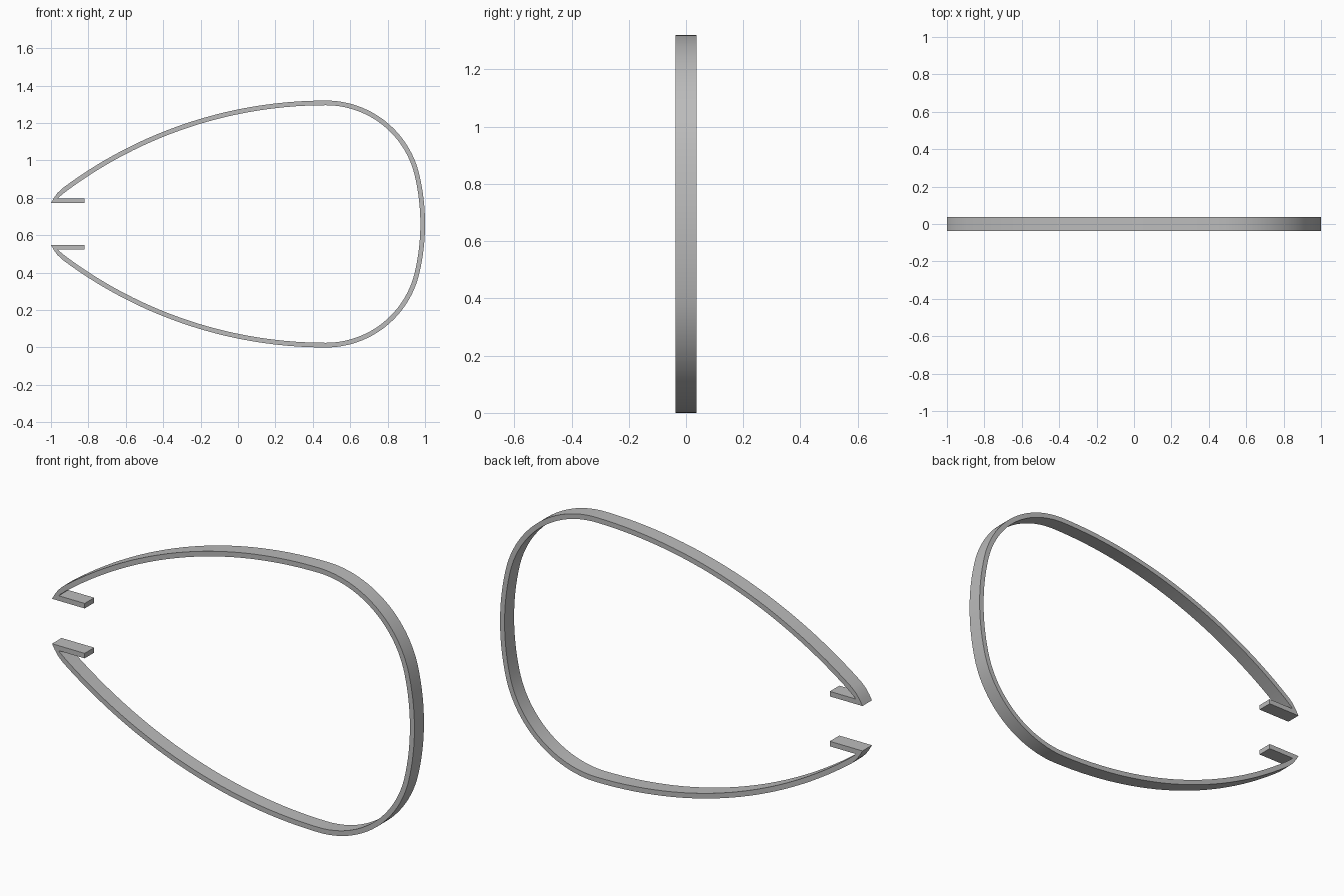
import bpy
import bmesh
from math import cos, sin, radians

cube = bpy.data.objects.get("Cube")
if cube:
    bpy.data.objects.remove(cube)

THICK = 0.025      # band thickness
HALF_DEPTH = 0.0375
MID = 0.66         # height of the symmetry plane


def arc(cx, cz, radius, start, end, steps):
    """Pairs of outer and inner points along a concentric arc."""
    pairs = []
    for i in range(steps + 1):
        a = radians(start + (end - start) * i / steps)
        pairs.append(tuple((cx + r * cos(a), cz + r * sin(a))
                           for r in (radius, radius - THICK)))
    return pairs


# Upper half: inward lip, curled tip, long shoulder, round corner, shallow end
upper = [((-0.82, 0.772), (-0.82, 0.797)),
         ((-1.0, 0.772), (-0.963, 0.797)),
         ((-0.986, 0.797), (-0.956, 0.805)),
         ((-0.966, 0.825), (-0.942, 0.816))]
upper += arc(0.47, -1.03, 2.35, 126.9, 90, 28)
upper += arc(0.47, 0.807, 0.513, 90, 13.2, 24)[1:]
upper += arc(-0.156, 0.66, 1.156, 13.2, 0, 8)[1:]

# Lower half is the mirror image
lower = [tuple((x, 2 * MID - z) for x, z in pair) for pair in reversed(upper[:-1])]
stations = upper + lower

# Sweep a rectangular section through the stations
bm = bmesh.new()
rings = []
for (ox, oz), (ix, iz) in stations:
    rings.append([bm.verts.new(p) for p in (
        (ox, -HALF_DEPTH, oz), (ox, HALF_DEPTH, oz),
        (ix, HALF_DEPTH, iz), (ix, -HALF_DEPTH, iz))])
for a, b in zip(rings, rings[1:]):
    for k in range(4):
        n = (k + 1) % 4
        bm.faces.new((a[k], a[n], b[n], b[k]))
bm.faces.new(rings[0])
bm.faces.new(rings[-1])
bmesh.ops.recalc_face_normals(bm, faces=bm.faces)

mesh = bpy.data.meshes.new("clip_band")
bm.to_mesh(mesh)
bm.free()
band = bpy.data.objects.new("clip_band", mesh)
bpy.context.collection.objects.link(band)

# Plain grey finish
grey = bpy.data.materials.new("light grey")
grey.use_nodes = True
colour = (0.5, 0.5, 0.5, 1)
grey.diffuse_color = colour
grey.node_tree.nodes["Principled BSDF"].inputs["Base Color"].default_value = colour
mesh.materials.append(grey)

# Smooth curves with crisp band edges
bpy.ops.object.select_all(action="DESELECT")
band.select_set(True)
bpy.context.view_layer.objects.active = band
bpy.ops.object.shade_smooth_by_angle(angle=radians(30))
